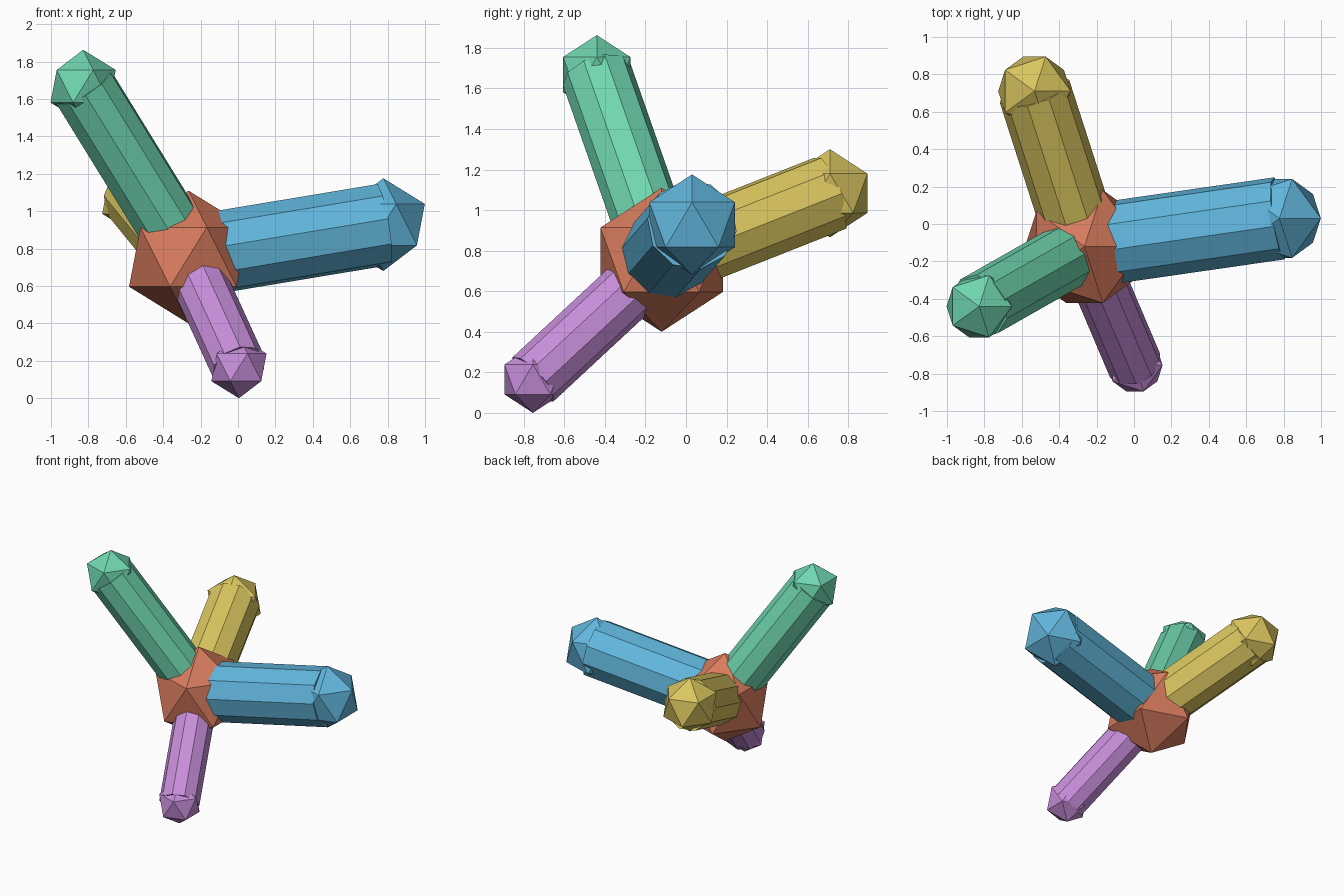
import bpy
from mathutils import Vector

if "Cube" in bpy.data.objects:
    bpy.data.objects.remove(bpy.data.objects["Cube"])


def make_material(name, rgb):
    mat = bpy.data.materials.new(name)
    mat.diffuse_color = (*rgb, 1.0)
    mat.use_nodes = True
    mat.node_tree.nodes["Principled BSDF"].inputs["Base Color"].default_value = mat.diffuse_color
    return mat


def ball(name, centre, radius, mat):
    """Low-poly twenty-sided ball."""
    bpy.ops.mesh.primitive_ico_sphere_add(subdivisions=1, radius=radius, location=centre)
    obj = bpy.context.object
    obj.name = name
    obj.data.materials.append(mat)
    return obj


def rod(name, start, end, radius, mat):
    """Faceted cylinder running between two points."""
    axis = end - start
    bpy.ops.mesh.primitive_cylinder_add(vertices=10, radius=radius, depth=axis.length)
    obj = bpy.context.object
    obj.name = name
    obj.location = (start + end) / 2
    obj.rotation_mode = 'QUATERNION'
    obj.rotation_quaternion = Vector((0, 0, 1)).rotation_difference(axis)
    obj.data.materials.append(mat)
    return obj


# Central hub
hub = Vector((-0.265, -0.12, 0.755))
ball("hub", hub, 0.355, make_material("orange", (0.68, 0.20, 0.11)))

# Arms: name, colour, tip centre, tip radius
arms = [
    ("right_arm", "blue", (0.12, 0.47, 0.72), (0.777, 0.03, 0.928), 0.248),
    ("upper_arm", "green", (0.16, 0.67, 0.43), (-0.828, -0.44, 1.668), 0.195),
    ("rear_arm", "yellow", (0.70, 0.56, 0.115), (-0.532, 0.71, 1.083), 0.217),
    ("lower_arm", "purple", (0.57, 0.27, 0.70), (0.005, -0.755, 0.165), 0.165),
]

# Each arm is a rod from the hub centre, capped by a ball of its own colour
for name, colour, rgb, tip, radius in arms:
    mat = make_material(colour, rgb)
    rod(name, hub, Vector(tip), radius * 0.9, mat)
    ball(name + "_tip", tip, radius, mat)
